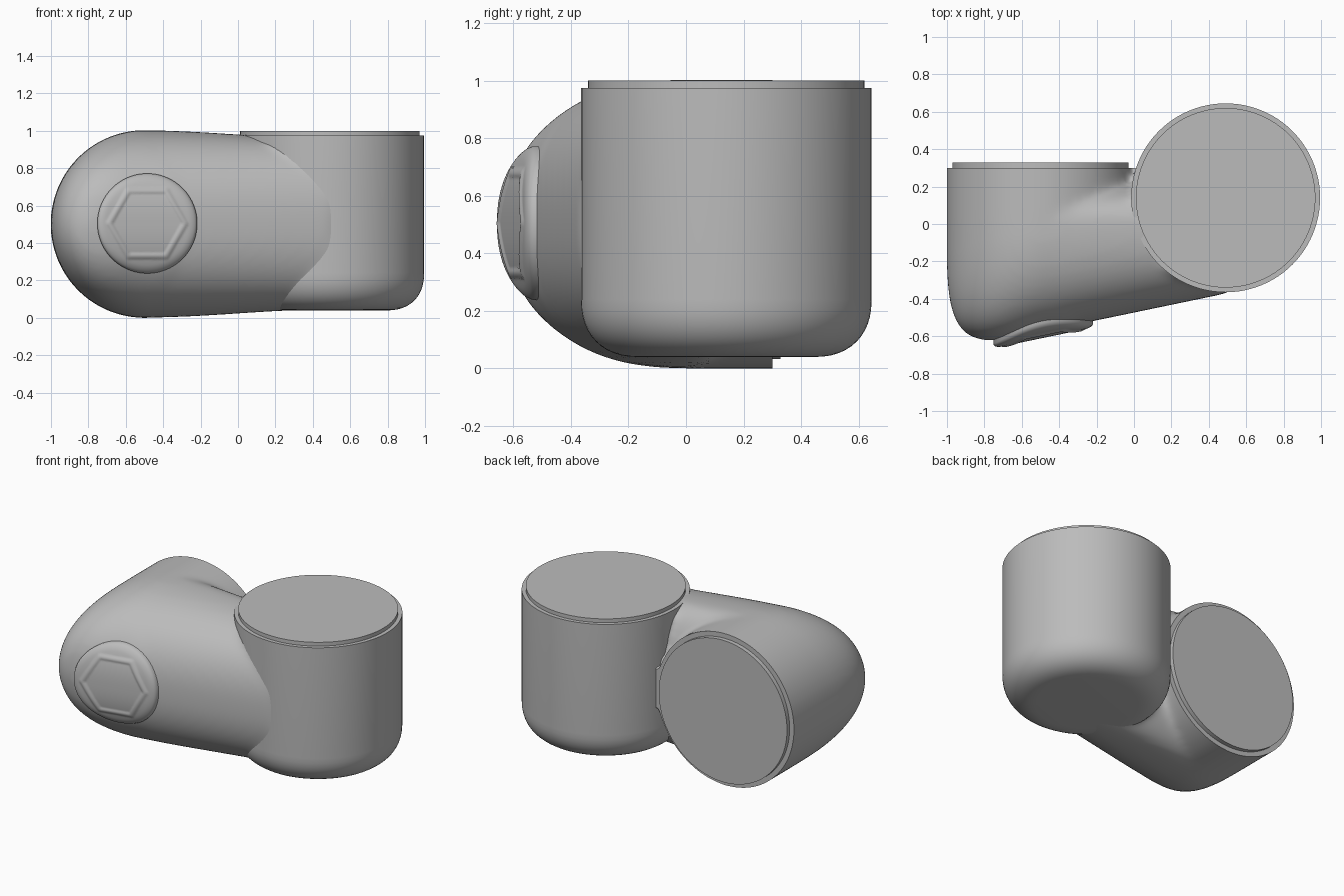
import bpy, bmesh, math
from mathutils import Vector

if "Cube" in bpy.data.objects:
    bpy.data.objects.remove(bpy.data.objects["Cube"])

grey = bpy.data.materials.new("plain_grey")
grey.diffuse_color = (0.5, 0.5, 0.5, 1)
grey.use_nodes = True
grey.node_tree.nodes["Principled BSDF"].inputs["Base Color"].default_value = grey.diffuse_color
SLOPE = 0.208          # slant of the front face across x


def finish(name, bm, angle=35):
    bmesh.ops.recalc_face_normals(bm, faces=bm.faces)
    me = bpy.data.meshes.new(name)
    bm.to_mesh(me)
    bm.free()
    ob = bpy.data.objects.new(name, me)
    bpy.context.collection.objects.link(ob)
    me.materials.append(grey)
    bpy.ops.object.select_all(action='DESELECT')
    bpy.context.view_layer.objects.active = ob
    ob.select_set(True)
    bpy.ops.object.shade_smooth_by_angle(angle=math.radians(angle))
    return ob


def loft(bm, rings):
    """Skin closed rings and cap both ends."""
    rows = [[bm.verts.new(p) for p in r] for r in rings]
    n = len(rows[0])
    for a, b in zip(rows, rows[1:]):
        for i in range(n):
            j = (i + 1) % n
            bm.faces.new((a[i], a[j], b[j], b[i]))
    bm.faces.new(rows[0][::-1])
    bm.faces.new(rows[-1])


def turned(bm, profile, centre, axis='Z', n=96):
    """Revolve (radius, position) pairs about z or y."""
    rings = []
    for r, t in profile:
        ring = []
        for i in range(n):
            a = math.tau * i / n
            u, v = r * math.cos(a), r * math.sin(a)
            ring.append((centre[0] + u, centre[1] + v, t) if axis == 'Z'
                        else (centre[0] + u, t, centre[1] + v))
        rings.append(ring)
    loft(bm, rings)


def spow(v, p):
    return math.copysign(abs(v) ** p, v)


def cup(radius, base, top, edge):
    """Profile of a cylinder with a rounded lower edge."""
    pts = []
    for i in range(13):
        a = math.pi / 2 * i / 12
        pts.append((radius - edge + edge * spow(math.sin(a), 0.88),
                    base + edge * (1 - spow(math.cos(a), 0.88))))
    return pts + [(radius, top)]


# Blended housing: sideways barrel, with a tight outer corner and softer top and bottom
core = bmesh.new()
rings = []
for s in range(19):
    a = math.pi / 2 * s / 18
    ring = []
    for i in range(96):
        th = math.tau * i / 96
        p = 2.4 + 1.6 * math.cos(th) ** 2
        r = 0.502 * max(math.cos(a), 0.01) ** (2 / p)
        d = math.sin(a) ** (2 / p)
        x = r * math.cos(th)
        ring.append((-0.5 + x, -0.58 * d + SLOPE * x * d, 0.502 + r * math.sin(th)))
    rings.append(ring)
rings.insert(0, [(x, 0.45, z) for x, y, z in rings[0]])
loft(core, rings)

# Bridge running from the barrel into the upright cylinder
rings = []
for s in range(21):
    f = s / 20
    x = -0.5 + f
    front = 0.578 - SLOPE * f
    half = 0.501 - 0.044 * (3 * f * f - 2 * f ** 3) if f < 1 else 0.457
    ring = []
    for i in range(72):
        th = math.tau * i / 72
        c, sn = spow(math.cos(th), 2 / 2.4), spow(math.sin(th), 2 / 2.4)
        ring.append((x, c * (0.22 if c > 0 else front), 0.502 + half * sn))
    rings.append(ring)
# extend the bridge to the middle of the upright cylinder
rings.append([(0.46, y * 0.8, 0.502 + (z - 0.502) * 0.97) for x, y, z in rings[-1]])
loft(core, rings)
turned(core, cup(0.492, 0.055, 0.94, 0.2), (0.49, 0.14))
helper = finish("blend_helper", core)
rm = helper.modifiers.new("Fuse", 'REMESH')
rm.mode, rm.voxel_size = 'VOXEL', 0.02
sm = helper.modifiers.new("Fillet", 'SMOOTH')
sm.factor, sm.iterations = 0.5, 16
deps = bpy.context.evaluated_depsgraph_get()
bm = bmesh.new()
bm.from_mesh(helper.evaluated_get(deps).to_mesh())
bpy.data.objects.remove(helper)
# Trim the open barrel end to a flat face
res = bmesh.ops.bisect_plane(bm, geom=bm.verts[:] + bm.edges[:] + bm.faces[:],
                             plane_co=Vector((0, 0.3, 0)), plane_no=Vector((0, 1, 0)),
                             clear_outer=True)
bmesh.ops.holes_fill(bm, edges=[e for e in bm.edges if e.is_boundary], sides=0)
finish("elbow_housing", bm, 50)

# Upright cylinder with a rounded base
bm = bmesh.new()
turned(bm, cup(0.505, 0.04, 0.975, 0.2), (0.49, 0.14))
finish("upright_cylinder", bm)

# Mating flanges on both open ends
bm = bmesh.new()
turned(bm, [(0.48, 0.95), (0.48, 1.0)], (0.49, 0.14))
finish("upper_flange", bm)
bm = bmesh.new()
turned(bm, [(0.47, 0.25), (0.47, 0.328)], (-0.5, 0.502), 'Y')
finish("rear_flange", bm)

# Round cover plate following the front surface, with a raised hexagonal rim
bm = bmesh.new()
R, N = 0.267, 120
radii = [R * (1 - i / 40) for i in range(40)] + [0.002]


def cover_point(r, th, lift):
    u, w = r * math.cos(th), r * math.sin(th)
    y = -0.578 * (1 - (abs(w) / 0.5) ** 2.4) ** (1 / 2.4) + SLOPE * (u + 0.015)
    return (-0.485 + u, y - lift, 0.505 + w)


rings = [[cover_point(R, math.tau * i / N, -0.03) for i in range(N)]]
for r in radii:
    ring = []
    for i in range(N):
        th = math.tau * i / N
        edge = min(1, (R - r) / 0.045)
        lift = 0.012 + 0.022 * math.sqrt(1 - (1 - edge) ** 2)
        k = (th % (math.pi / 3)) - math.pi / 6
        h = r * math.cos(k)
        lift += 0.007 * max(0, 1 - (abs(h - 0.175) / 0.018) ** 2)
        ring.append(cover_point(r, th, lift))
    rings.append(ring)
loft(bm, rings)
finish("cover_plate", bm, 45)
